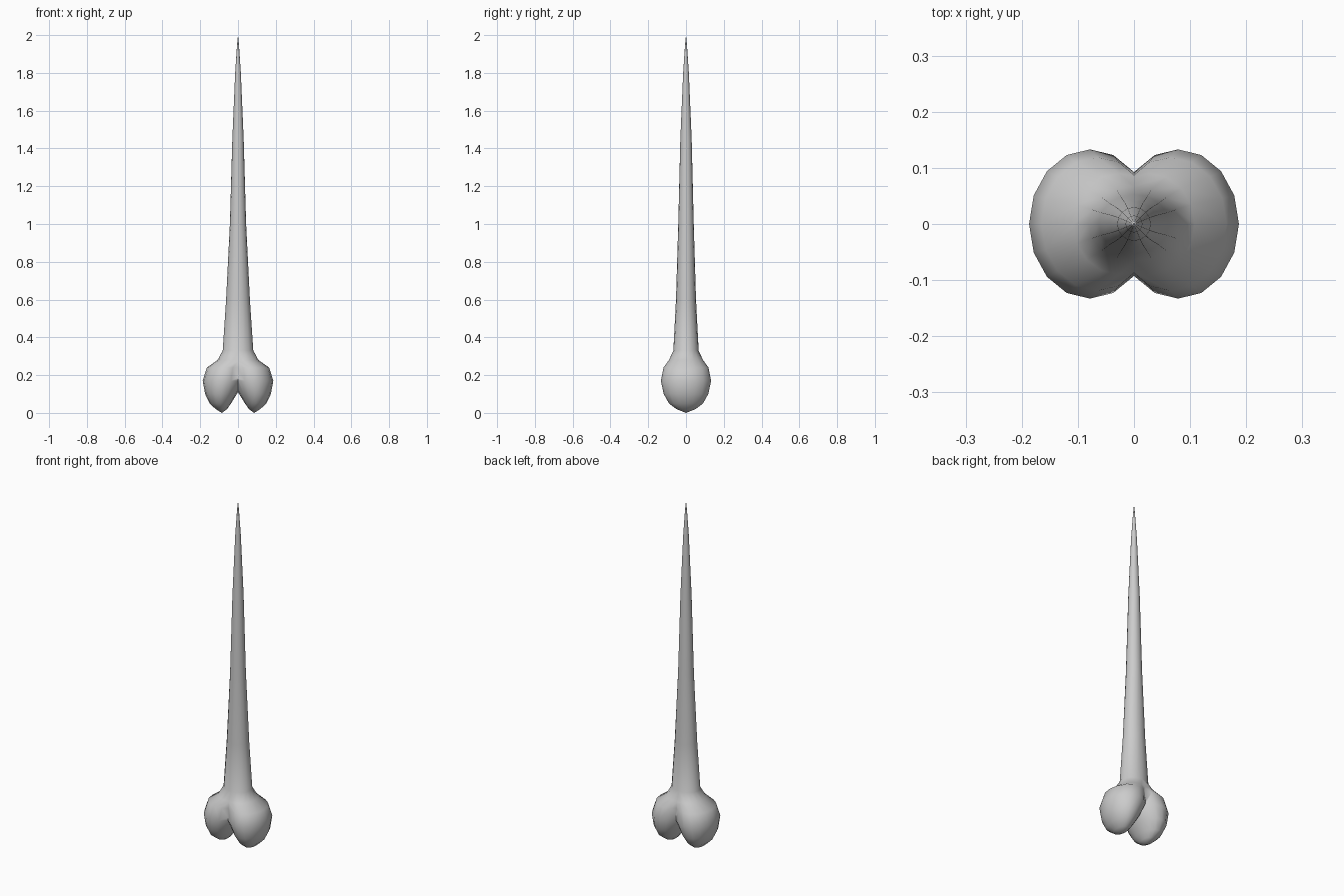
import bpy
import bmesh
import math

cube = bpy.data.objects.get("Cube")
if cube:
    bpy.data.objects.remove(cube)

grey = bpy.data.materials.new("bone grey")
grey.use_nodes = True
grey.diffuse_color = (0.6, 0.6, 0.6, 1)
grey.node_tree.nodes["Principled BSDF"].inputs["Base Color"].default_value = (0.6, 0.6, 0.6, 1)

SIDES = 16
# Left half cross-sections: height, inner x, outer x, half depth
LOBE = [
    (0.02, 0.058, 0.118, 0.050),
    (0.05, 0.037, 0.150, 0.090),
    (0.10, 0.006, 0.174, 0.118),
    (0.17, -0.030, 0.187, 0.133),
    (0.24, -0.035, 0.165, 0.119),
    (0.28, -0.055, 0.108, 0.090),
]
# Shaft cross-sections: height, half width, half depth
SHAFT = [
    (0.33, 0.081, 0.067),
    (0.60, 0.063, 0.053),
    (1.00, 0.043, 0.041),
    (1.45, 0.030, 0.030),
    (1.80, 0.015, 0.015),
    (1.95, 0.005, 0.005),
]


def add_ring(bm, z, inner, outer, depth):
    cx, rx = (inner + outer) / 2, (outer - inner) / 2
    angles = [math.tau * i / SIDES for i in range(SIDES)]
    return [bm.verts.new((cx + rx * math.cos(a), depth * math.sin(a), z)) for a in angles]


def add_fan(bm, ring, tip):
    for i in range(SIDES):
        bm.faces.new((ring[i], ring[(i + 1) % SIDES], tip))


# Loft from one knuckle up through the shaft to the point
bm = bmesh.new()
sections = LOBE + [(z, -w, w, d) for z, w, d in SHAFT]
rings = [add_ring(bm, *s) for s in sections]
for low, high in zip(rings, rings[1:]):
    for i in range(SIDES):
        j = (i + 1) % SIDES
        bm.faces.new((low[i], low[j], high[j], high[i]))
add_fan(bm, rings[0], bm.verts.new((0.085, 0, 0)))
add_fan(bm, rings[-1], bm.verts.new((0, 0, 2)))

# Keep the left half and mirror it, forming the cleft between the knuckles
bmesh.ops.bisect_plane(bm, geom=bm.verts[:] + bm.edges[:] + bm.faces[:], dist=0.0001,
                       plane_co=(0, 0, 0), plane_no=(1, 0, 0), clear_inner=True)
bmesh.ops.mirror(bm, geom=bm.verts[:] + bm.edges[:] + bm.faces[:], axis='X', merge_dist=0.0005)
bmesh.ops.remove_doubles(bm, verts=bm.verts[:], dist=0.0005)
bmesh.ops.recalc_face_normals(bm, faces=bm.faces[:])

mesh = bpy.data.meshes.new("bone_spike")
bm.to_mesh(mesh)
bm.free()
mesh.materials.append(grey)
bone = bpy.data.objects.new("bone_spike", mesh)
bpy.context.collection.objects.link(bone)

# Smooth shading
bpy.ops.object.select_all(action='DESELECT')
bone.select_set(True)
bpy.context.view_layer.objects.active = bone
bpy.ops.object.shade_smooth_by_angle(angle=math.radians(80))
